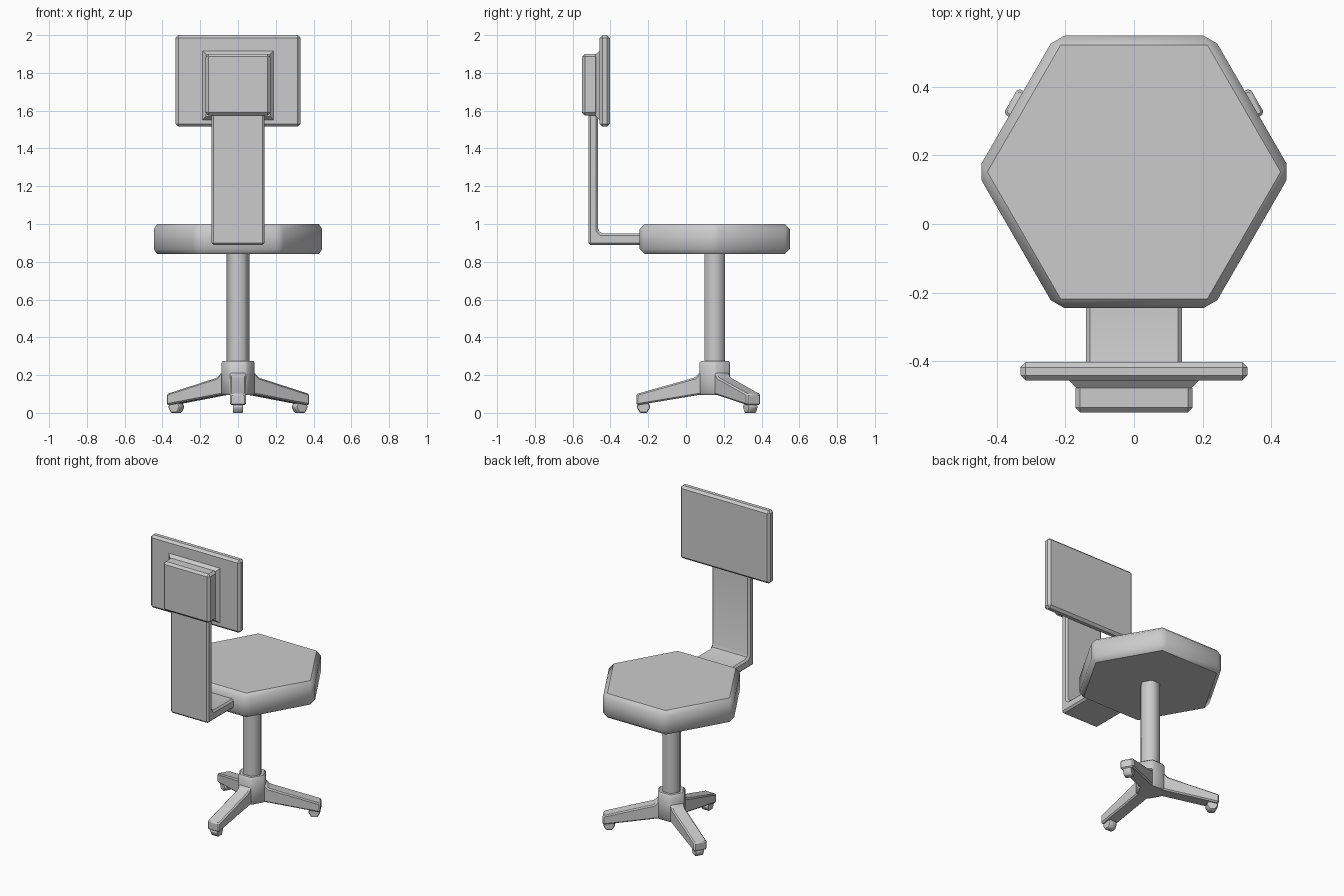
import bpy, bmesh, math
from mathutils import Vector, Matrix

if "Cube" in bpy.data.objects:
    bpy.data.objects.remove(bpy.data.objects["Cube"])

AXIS_Y = 0.152   # y position of the post, hub and seat centre


def prism(name, ring, sweep, bevel=0.0, taper=1.0, matrix=None, smooth=35):
    """Sweep a closed ring of points along a vector, then chamfer all edges."""
    bm = bmesh.new()
    base = bm.faces.new([bm.verts.new(p) for p in ring])
    ext = bmesh.ops.extrude_face_region(bm, geom=[base])
    top = [v for v in ext["geom"] if isinstance(v, bmesh.types.BMVert)]
    centre = sum((v.co for v in top), Vector()) / len(top)
    for v in top:
        v.co = centre + (v.co - centre) * taper + Vector(sweep)
    bmesh.ops.recalc_face_normals(bm, faces=bm.faces)
    if bevel:
        bmesh.ops.bevel(bm, geom=bm.edges[:], offset=bevel, segments=1,
                        profile=0.5, affect='EDGES', clamp_overlap=True)
    bmesh.ops.recalc_face_normals(bm, faces=bm.faces)
    if matrix:
        bm.transform(matrix)
    mesh = bpy.data.meshes.new(name)
    bm.to_mesh(mesh)
    bm.free()
    obj = bpy.data.objects.new(name, mesh)
    bpy.context.collection.objects.link(obj)
    bpy.context.view_layer.objects.active = obj
    bpy.ops.object.select_all(action='DESELECT')
    obj.select_set(True)
    bpy.ops.object.shade_smooth_by_angle(angle=math.radians(smooth))
    return obj


def hexagon(r, z):
    return [(r * math.cos(math.radians(60 * i)),
             AXIS_Y + r * math.sin(math.radians(60 * i)), z) for i in range(6)]


def box(name, x, y0, y1, z0, z1, bevel=0.0, taper=1.0):
    ring = [(-x, y0, z0), (x, y0, z0), (x, y0, z1), (-x, y0, z1)]
    return prism(name, ring, (0, y1 - y0, 0), bevel, taper)


# Seat, post and hub share a six-sided plan
prism("seat", hexagon(0.459, 0.84), (0, 0, 0.16), 0.027)
prism("post", hexagon(0.062, 0.22), (0, 0, 0.64), smooth=65)
prism("hub", hexagon(0.093, 0.095), (0, 0, 0.18), 0.01)

# Three sloping legs with six-sided casters
leg = [(0.03, 0.095), (0.085, 0.095), (0.415, 0.04), (0.415, 0.10),
       (0.105, 0.187), (0.078, 0.215), (0.03, 0.215)]
wheel = [(0.377 + 0.037 * math.cos(math.radians(60 * i)),
          0.032 + 0.037 * math.sin(math.radians(60 * i))) for i in range(6)]
for i, angle in enumerate((30, 150, 270)):
    m = (Matrix.Translation((0, AXIS_Y, 0))
         @ Matrix.Rotation(math.radians(angle), 4, 'Z'))
    prism(f"leg_{i + 1}", [(r, -0.043, z) for r, z in leg],
          (0, 0.086, 0), 0.008, matrix=m)
    prism(f"caster_{i + 1}", [(r, -0.026, z) for r, z in wheel],
          (0, 0.052, 0), 0.004, matrix=m)

# L-shaped support bar with a chamfered inner corner
bar = [(-0.517, 0.888), (-0.2, 0.888), (-0.2, 0.95), (-0.45, 0.95),
       (-0.466, 0.966), (-0.466, 1.60), (-0.517, 1.60)]
prism("support_bar", [(-0.14, y, z) for y, z in bar], (0.28, 0, 0), 0.013)

# Backrest panel, mounting flange and block
box("backrest_panel", 0.331, -0.457, -0.403, 1.515, 2.0, 0.015)
box("mount_flange", 0.19, -0.455, -0.478, 1.55, 1.918, taper=0.89)
box("mount_block", 0.171, -0.465, -0.55, 1.575, 1.90, 0.014)
